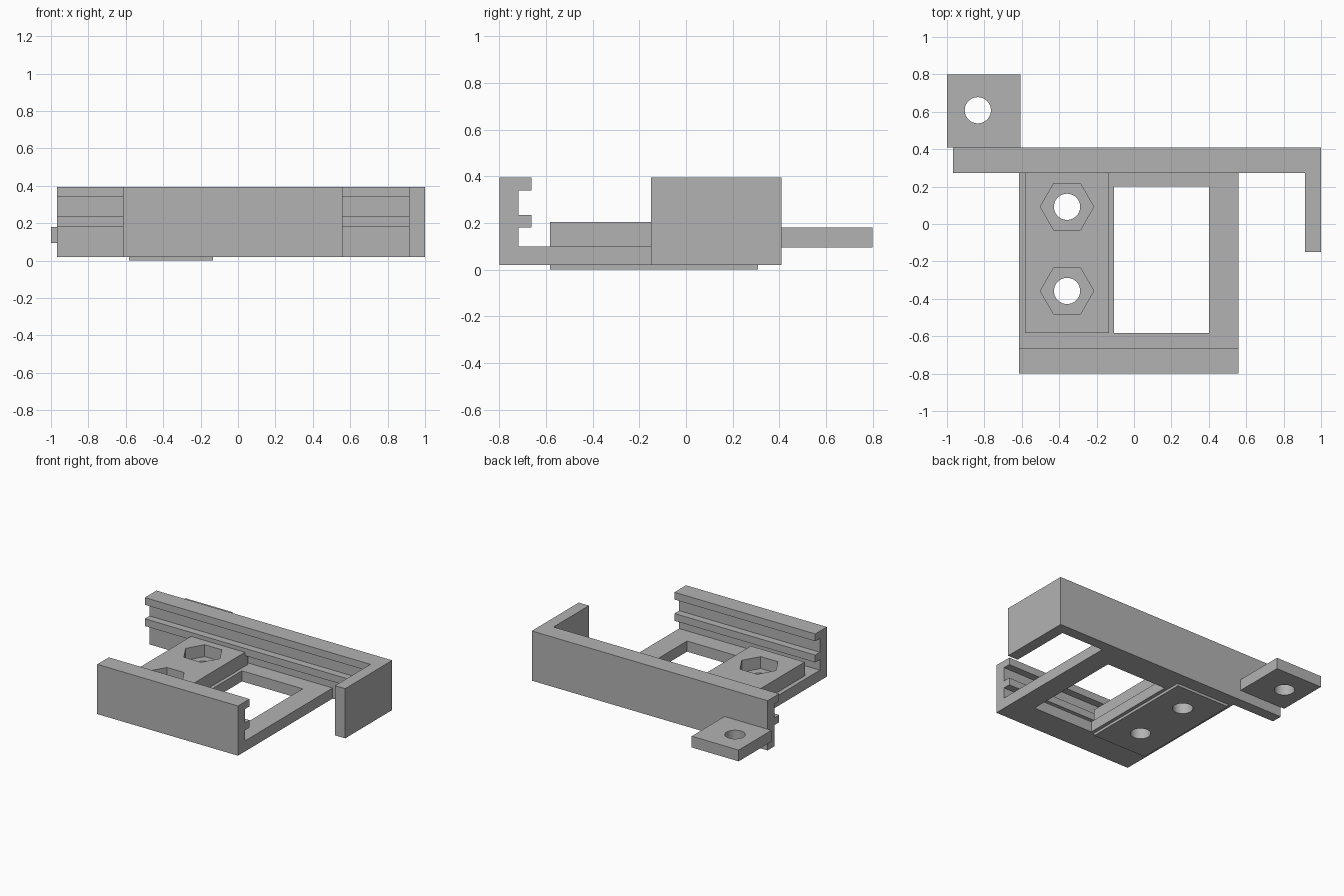
import bpy
import bmesh
from math import radians

cube = bpy.data.objects.get("Cube")
if cube:
    bpy.data.objects.remove(cube, do_unlink=True)

# One plain grey plastic
GREY = (0.45, 0.45, 0.45, 1.0)
grey = bpy.data.materials.new("grey plastic")
grey.use_nodes = True
grey.diffuse_color = GREY
grey.node_tree.nodes["Principled BSDF"].inputs["Base Color"].default_value = GREY


def finish(name, bm):
    bmesh.ops.recalc_face_normals(bm, faces=bm.faces[:])
    mesh = bpy.data.meshes.new(name)
    bm.to_mesh(mesh)
    bm.free()
    mesh.materials.append(grey)
    obj = bpy.data.objects.new(name, mesh)
    bpy.context.collection.objects.link(obj)
    return obj


def box(name, xs, ys, zs):
    bm = bmesh.new()
    bmesh.ops.create_cube(bm, size=1)
    for v in bm.verts:
        for axis, (low, high) in enumerate((xs, ys, zs)):
            v.co[axis] = high if v.co[axis] > 0 else low
    return finish(name, bm)


def prism(name, sides, radius, centre, zs):
    bm = bmesh.new()
    bmesh.ops.create_cone(bm, cap_ends=True, segments=sides, radius1=radius,
                          radius2=radius, depth=zs[1] - zs[0])
    offset = (centre[0], centre[1], sum(zs) / 2)
    bmesh.ops.translate(bm, verts=bm.verts[:], vec=offset)
    # Point the corners of a hexagon along x
    if sides == 6:
        for v in bm.verts:
            dx, dy = v.co.x - centre[0], v.co.y - centre[1]
            v.co.x, v.co.y = centre[0] + dy, centre[1] - dx
    return finish(name, bm)


def extrude_x(name, profile, xs):
    bm = bmesh.new()
    face = bm.faces.new([bm.verts.new((xs[0], y, z)) for y, z in profile])
    new = bmesh.ops.extrude_face_region(bm, geom=[face])["geom"]
    moved = [g for g in new if isinstance(g, bmesh.types.BMVert)]
    bmesh.ops.translate(bm, verts=moved, vec=(xs[1] - xs[0], 0, 0))
    return finish(name, bm)


def cut(obj, cutters):
    bpy.ops.object.select_all(action="DESELECT")
    obj.select_set(True)
    bpy.context.view_layer.objects.active = obj
    for cutter in cutters:
        cutter.hide_render = True
        mod = obj.modifiers.new("cut", "BOOLEAN")
        mod.operation = "DIFFERENCE"
        mod.solver = "EXACT"
        mod.object = cutter
        bpy.ops.object.modifier_apply(modifier=mod.name)
        bpy.data.objects.remove(cutter, do_unlink=True)
    bpy.ops.object.shade_smooth_by_angle(angle=radians(30))


BOTTOM, TOP, FLOOR = 0.02, 0.395, 0.10
BASE_X = (-0.615, 0.56)
BLOCK_X, BLOCK_Y = (-0.583, -0.133), (-0.583, 0.308)
THROUGH = (-0.2, 0.6)
HOLE_R = 0.07


# Slotted rails: profile measured inward from the outer face
def rail(name, outer, inward, xs):
    steps = [(0, BOTTOM), (0.082, BOTTOM), (0.082, 0.18), (0.138, 0.18),
             (0.138, 0.235), (0.082, 0.235), (0.082, 0.34), (0.138, 0.34),
             (0.138, TOP), (0, TOP)]
    return extrude_x(name, [(outer + inward * d, z) for d, z in steps], xs)


rail("front_rail", -0.80, 1, BASE_X)
rail("back_rail", 0.41, -1, (-0.968, 0.915))

# Arm closing the left end
box("end_arm", (0.915, 1.0), (-0.15, 0.41), (BOTTOM, TOP))

# Base plate with its window and the seat of the nut block
base = box("base_plate", BASE_X, (-0.718, 0.328), (BOTTOM, FLOOR))
cut(base, [box("window_cutter", (-0.107, 0.40), (-0.583, 0.20), THROUGH),
           box("seat_cutter", BLOCK_X, BLOCK_Y, THROUGH)])

# Raised block with hexagonal nut pockets and bolt holes
block = box("nut_block", BLOCK_X, BLOCK_Y, (0, 0.205))
cutters = []
for y in (0.092, -0.358):
    cutters.append(prism("pocket_cutter", 6, 0.143, (-0.358, y), (0.115, 0.6)))
    cutters.append(prism("hole_cutter", 48, HOLE_R, (-0.358, y), THROUGH))
cut(block, cutters)

# Mounting tab behind the back rail
tab = box("mounting_tab", (-1.0, -0.608), (0.41, 0.80), (0.095, 0.18))
cut(tab, [prism("tab_hole_cutter", 48, HOLE_R, (-0.835, 0.608), THROUGH)])
